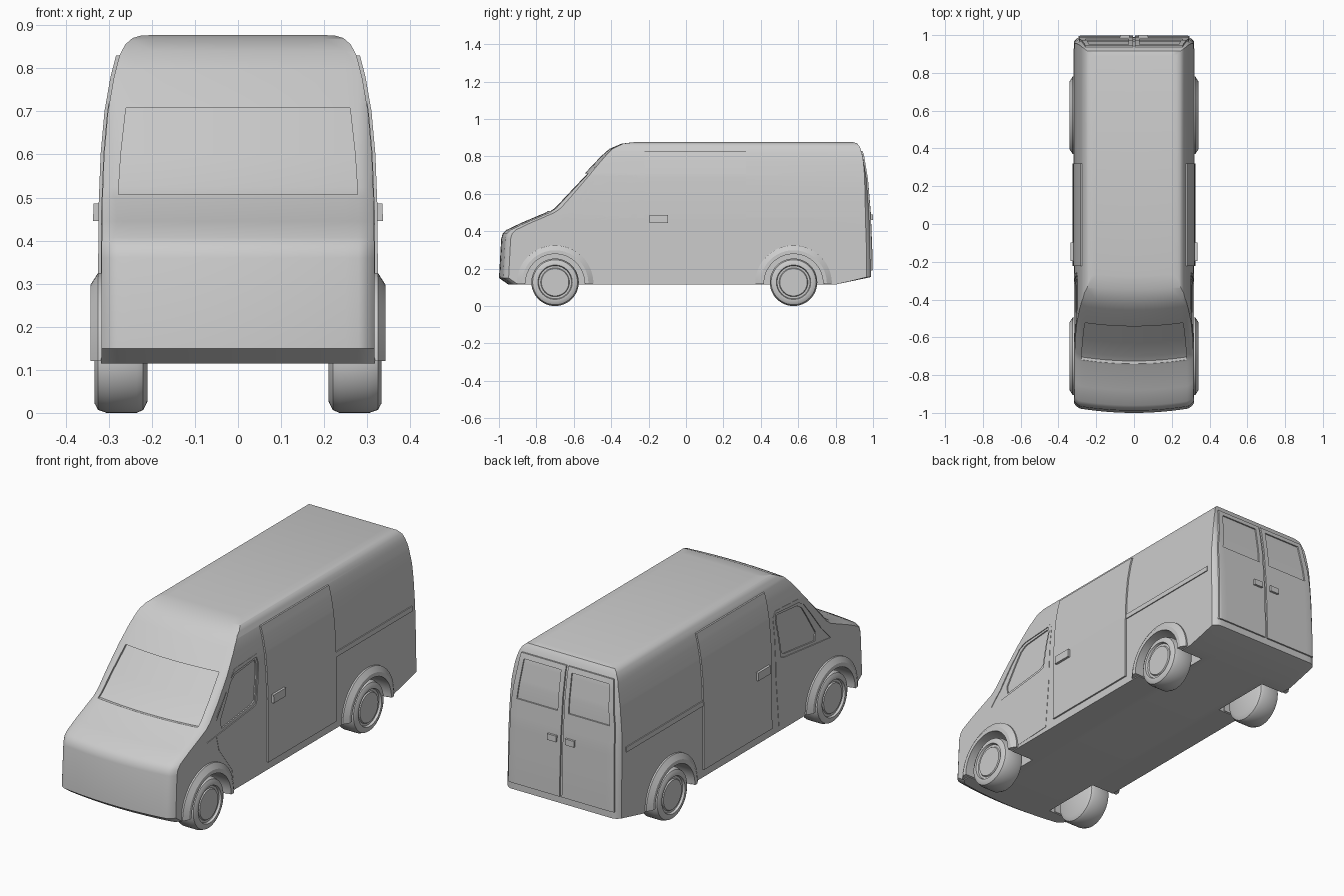
import bpy, bmesh, math

if "Cube" in bpy.data.objects:
    bpy.data.objects.remove(bpy.data.objects["Cube"])

# Body outlines: nose to roof and tail as (y, z), half width as (x, z)
FRONT = [(-.95, .115), (-1, .15), (-.988, .36), (-.98, .387), (-.96, .407), (-.88, .445), (-.75, .5),
         (-.715, .525), (-.54, .71), (-.455, .8), (-.41, .84), (-.345, .868), (-.27, .877)]
REAR = [(.89, .877), (.915, .87), (.93, .85), (.945, .8), (.965, .68), (.98, .5), (.988, .3),
        (.99, .155), (.8, .115)]
WIDTH = [(.318, 0), (.316, .47), (.311, .6), (.302, .7), (.288, .78), (.275, .83), (.262, .855),
         (.245, .87), (.225, .876), (0, .885)]
HALF = [.05, .1, .15, .2, .25, .28, .29, .3, .31, .325, .34]
COLS = [-x for x in reversed(HALF)] + [0] + HALF


def interp(pts, z):
    for (a, za), (b, zb) in zip(pts, pts[1:]):
        if za <= z <= zb:
            return a + (b - a) * (z - za) / (zb - za)
    return pts[-1][0]


def bend(x, y):
    corner = .02 * (max(0, abs(x) - .28) / .035) ** 2
    if y > .85:
        return -corner
    w = min(1, max(0, (-.25 - y) / .2))
    return w * (.025 * (x / .3) ** 2 + corner)


def finish(name, bm):
    bmesh.ops.recalc_face_normals(bm, faces=bm.faces[:])
    me = bpy.data.meshes.new(name)
    bm.to_mesh(me)
    bm.free()
    ob = bpy.data.objects.new(name, me)
    bpy.context.collection.objects.link(ob)
    return ob


def loft(name, rings, closed=False):
    bm = bmesh.new()
    rows = [[bm.verts.new(p) for p in r] for r in rings]
    pairs = list(zip(rows, rows[1:])) + ([(rows[-1], rows[0])] if closed else [])
    n = len(rows[0])
    for a, b in pairs:
        for i in range(n):
            j = (i + 1) % n
            bm.faces.new((a[i], a[j], b[j], b[i]))
    if not closed:
        bm.faces.new(rows[0])
        bm.faces.new(rows[-1])
    bmesh.ops.remove_doubles(bm, verts=bm.verts[:], dist=1e-5)
    return finish(name, bm)


def lathe(name, prof, s, cy, cz, sweep=2 * math.pi, n=48):
    full = sweep > 6
    rings = []
    for i in range(n if full else n + 1):
        a = sweep * i / n
        rings.append([(s * x, cy + r * math.cos(a), cz + r * math.sin(a)) for x, r in prof])
    return loft(name, rings, full)


# Plate that follows a body surface, from depth d0 to d1
def panel(name, outline, surf, d0, d1, cols=()):
    bm = bmesh.new()
    bm.faces.new([bm.verts.new((u, v, 0)) for u, v in outline])
    cuts = [((0, z, 0), (0, 1, 0)) for _, z in WIDTH + FRONT + REAR]
    cuts += [((u, 0, 0), (1, 0, 0)) for u in cols]
    for co, no in cuts:
        bmesh.ops.bisect_plane(bm, geom=bm.verts[:] + bm.edges[:] + bm.faces[:],
                               dist=1e-5, plane_co=co, plane_no=no)
    faces = bm.faces[:]
    rim = [tuple(e.verts) for e in bm.edges if e.is_boundary]
    top = {v: bm.verts.new((v.co.x, v.co.y, 1)) for v in bm.verts[:]}
    for f in faces:
        bm.faces.new([top[v] for v in f.verts])
    for a, b in rim:
        bm.faces.new((a, b, top[b], top[a]))
    for v in bm.verts:
        v.co = surf(v.co.x, v.co.y, d1 if v.co.z > .5 else d0)
    return finish(name, bm)


def boolean(ob, cutter, op='DIFFERENCE'):
    m = ob.modifiers.new("cut", 'BOOLEAN')
    m.operation, m.solver, m.object = op, 'EXACT', cutter
    bpy.context.view_layer.objects.active = ob
    bpy.ops.object.modifier_apply(modifier=m.name)


def rect(u0, u1, v0, v1):
    return [(u0, v0), (u1, v0), (u1, v1), (u0, v1)]


def side(s):
    return lambda y, z, d: (s * (interp([(x, h) for x, h in WIDTH], z) + d), y, z)


def tail(s):
    back = REAR[7::-1]
    return lambda x, z, d: (s * x, interp(back, z) + d + bend(x, .95), z)


def nose(x, z, d):
    y = interp(FRONT, z)
    return (x, y + bend(x, y) - d, z)


# Body: side silhouette intersected with the cross-section
body = loft("van_body", [[(x, y + bend(x, y), z) for y, z in FRONT + REAR] for x in COLS])
section = WIDTH + [(-x, z) for x, z in reversed(WIDTH[:-1])]
cutters = [loft("section_cutter", [[(x, y, z) for x, z in section] for y in (-1.2, 1.2)])]
boolean(body, cutters[0], 'INTERSECT')

# Windscreen recess
cutters.append(panel("windscreen_cutter", [(-.278, .507), (.278, .507), (.272, .6), (.26, .708),
                                           (-.26, .708), (-.272, .6)], nose, -.015, .06, COLS))
boolean(body, cutters[-1])

WIN_OUT = [(-.7, .43), (-.63, .5), (-.5, .672), (-.46, .692), (-.285, .705), (-.275, .67),
           (-.305, .48), (-.33, .472)]
WIN_IN = [(-.578, .458), (-.585, .5), (-.49, .655), (-.455, .678), (-.295, .693), (-.287, .67),
          (-.315, .5), (-.335, .487)]
DOOR = [(-.625, .44), (-.605, .36), (-.5, .22), (-.49, .13), (-.285, .14), (-.262, .4),
        (-.258, .69), (-.28, .718), (-.46, .71), (-.62, .53)]
TYRE = [(.21, 0), (.21, .1), (.22, .12), (.235, .127), (.305, .127), (.325, .12), (.333, .105),
        (.333, .092), (.322, .088), (.322, .077), (.328, .073), (.328, 0)]
FLARE = [(.22, .158), (.342, .158), (.342, .178), (.325, .205), (.22, .205)]

for s, tag in ((1, "left"), (-1, "right")):
    # Cab door with two-step window recess
    door = panel("cab_door_" + tag, DOOR, side(s), -.002, .0015)
    for outline, depth in ((WIN_OUT, -.003), (WIN_IN, -.009)):
        c = panel("window_cutter", outline, side(s), depth, .03)
        boolean(body, c)
        boolean(door, c)
        cutters.append(c)

    # Sliding door, handle and rail
    panel("sliding_door_" + tag, rect(-.222, .32, .155, .83), side(s), -.004, .008)
    panel("sliding_door_handle_" + tag, rect(-.195, -.097, .445, .486), side(s), 0, .02)
    panel("door_rail_" + tag, rect(.32, .93, .475, .5), side(s), -.003, .005)

    # Rear door, its window recess and handle
    rear = panel("rear_door_" + tag, [(.006, .19), (.295, .19), (.288, .6), (.258, .83), (.006, .83)],
                 tail(s), -.015, .008, HALF)
    c = panel("rear_window_cutter", [(.03, .61), (.258, .61), (.237, .805), (.03, .805)],
              tail(s), .001, .04, HALF)
    boolean(rear, c)
    cutters.append(c)
    panel("rear_door_handle_" + tag, rect(.025, .075, .46, .49), tail(s), 0, .019)

    # Wheels, arches and wells
    for y, end in ((-.7, "front"), (.575, "rear")):
        c = lathe("well_cutter", [(.19, 0), (.19, .162), (.5, .162), (.5, 0)], s, y, .125)
        boolean(body, c)
        cutters.append(c)
        lathe(f"{end}_wheel_{tag}", TYRE, s, y, .127)
        lathe(f"{end}_wheel_arch_{tag}", FLARE, s, y, .12, math.pi, 32)

for c in cutters:
    bpy.data.objects.remove(c)

# Smooth shading with sharp edges kept
for ob in bpy.context.scene.objects:
    ob.select_set(True)
bpy.context.view_layer.objects.active = body
bpy.ops.object.shade_smooth_by_angle(angle=math.radians(30))
